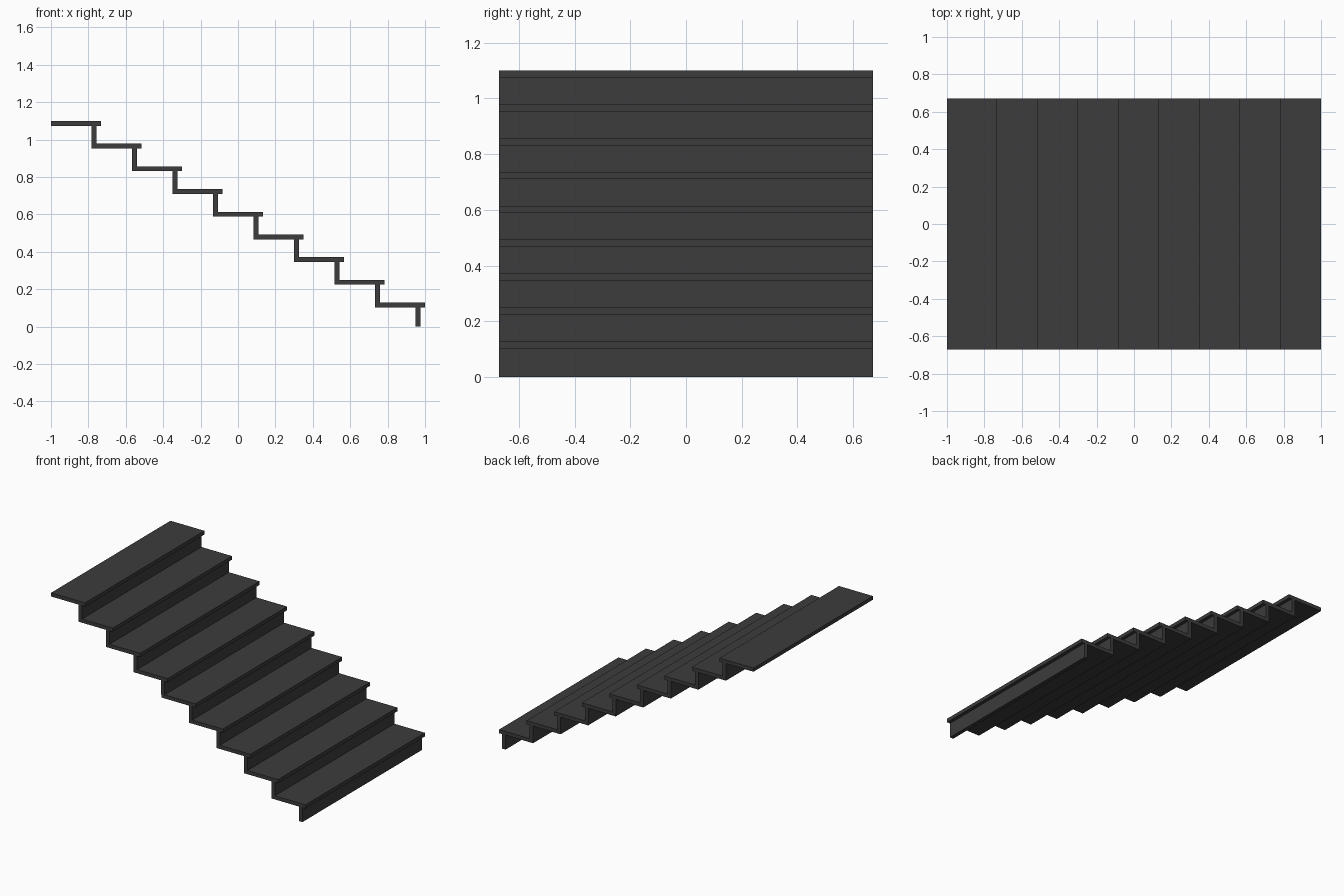
import bpy

if "Cube" in bpy.data.objects:
    bpy.data.objects.remove(bpy.data.objects["Cube"])

STEPS = 9
RUN, RISE = 0.2166, 0.1214        # spacing between steps
DEPTH, THICK = 0.267, 0.026       # tread depth, board thickness
HALF_W = 0.67
TOP = 1.10

mat = bpy.data.materials.new("dark_grey")
mat.diffuse_color = (0.045, 0.045, 0.045, 1)
mat.use_nodes = True
mat.node_tree.nodes["Principled BSDF"].inputs["Base Color"].default_value = mat.diffuse_color


def board(name, x0, x1, z0, z1):
    """Box spanning the full stair width."""
    bpy.ops.mesh.primitive_cube_add(size=1, location=((x0 + x1) / 2, 0, (z0 + z1) / 2))
    ob = bpy.context.object
    ob.name = name
    ob.scale = (x1 - x0, 2 * HALF_W, z1 - z0)
    bpy.ops.object.transform_apply(location=False, rotation=False, scale=True)
    ob.data.materials.append(mat)


for i in range(STEPS):
    x = -1 + i * RUN
    z = TOP - i * RISE
    front = x + DEPTH
    # horizontal tread with overhanging nose
    board(f"tread_{i + 1}", x, front, z - THICK, z)
    # vertical riser set back under the nose, reaching the next tread
    foot = z - RISE - 0.004 if i < STEPS - 1 else 0
    board(f"riser_{i + 1}", front - 0.051, front - 0.024, foot, z - THICK)
